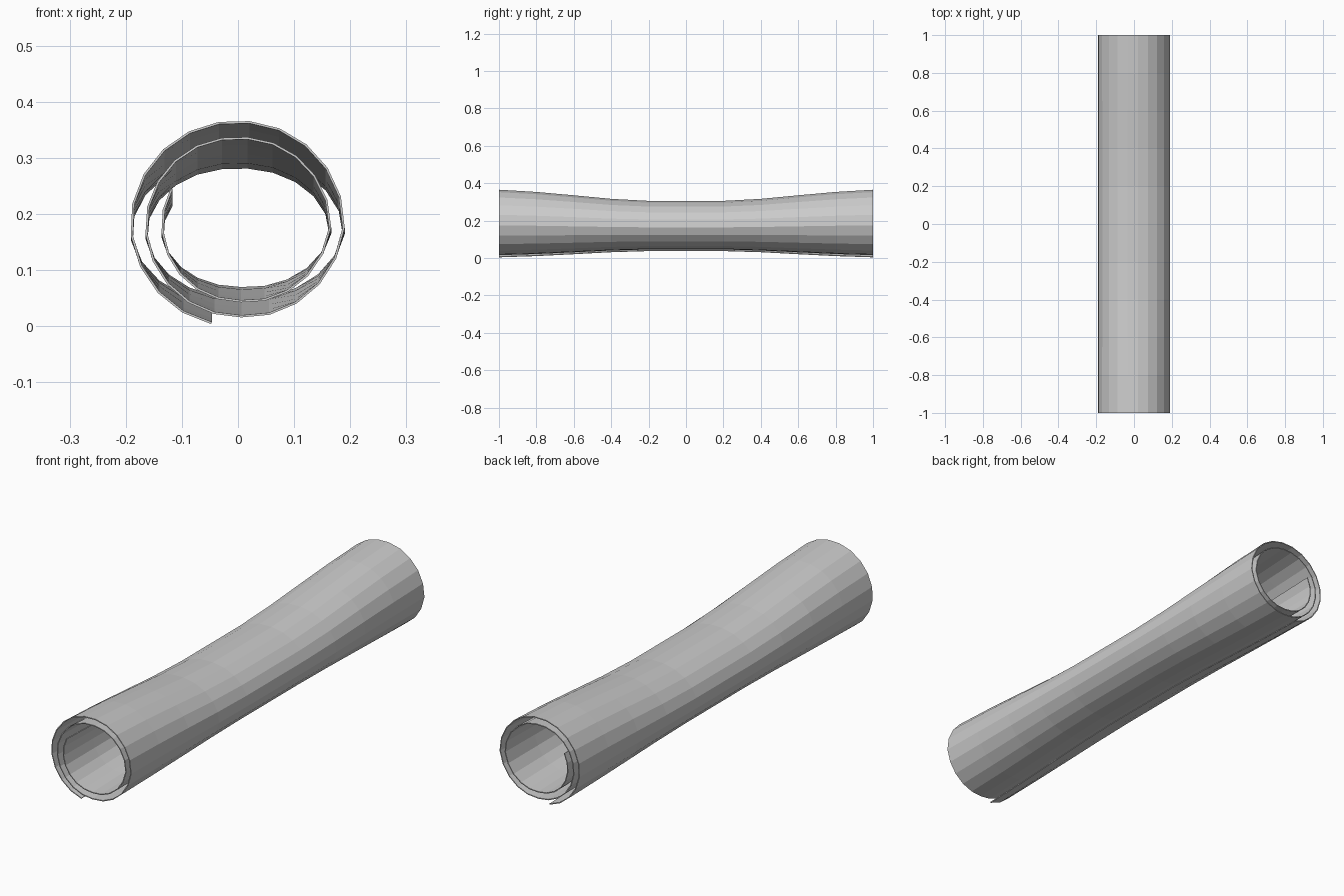
import bpy, bmesh
from math import radians, cos, sin

if "Cube" in bpy.data.objects:
    bpy.data.objects.remove(bpy.data.objects["Cube"])

CENTRE_Z = 0.182          # axis of the roll
PINCH_Z = 0.134           # level the waist is squeezed towards
STEP = 360 / 21           # degrees per flat facet

# Spiral radius at every quarter turn, starting at the bottom and winding inwards
RADII = [0.181, 0.191, 0.182, 0.189, 0.164, 0.164, 0.153, 0.165, 0.137, 0.135, 0.131]
# Length stations and how strongly each one is pinched
HALF = [(0.2, 1.0), (0.4, 0.82), (0.6, 0.5), (0.8, 0.2), (1.0, 0.0)]
STATIONS = [(-y, f) for y, f in reversed(HALF)] + HALF


def spiral_point(i):
    turned = 15 + i * STEP
    k = turned / 90
    j = min(int(k), len(RADII) - 2)
    r = RADII[j] + (RADII[j + 1] - RADII[j]) * (k - j)
    a = radians(270 - turned)
    return r * cos(a), CENTRE_Z + r * sin(a)


# Rolled sheet: spiral section lofted along y, squeezed vertically in the middle
section = [spiral_point(i) for i in range(49)]
bm = bmesh.new()
rows = []
for y, f in STATIONS:
    s = 1 - 0.26 * f
    rows.append([bm.verts.new((x, y, PINCH_Z + (z - PINCH_Z) * s)) for x, z in section])
for a, b in zip(rows, rows[1:]):
    for i in range(len(section) - 1):
        bm.faces.new((a[i], a[i + 1], b[i + 1], b[i]))
bmesh.ops.recalc_face_normals(bm, faces=bm.faces)
mesh = bpy.data.meshes.new("rolled_sheet")
bm.to_mesh(mesh)
bm.free()
sheet = bpy.data.objects.new("rolled_sheet", mesh)
bpy.context.collection.objects.link(sheet)

# Thin sheet thickness
solid = sheet.modifiers.new("thickness", 'SOLIDIFY')
solid.thickness = 0.004
solid.offset = 0
